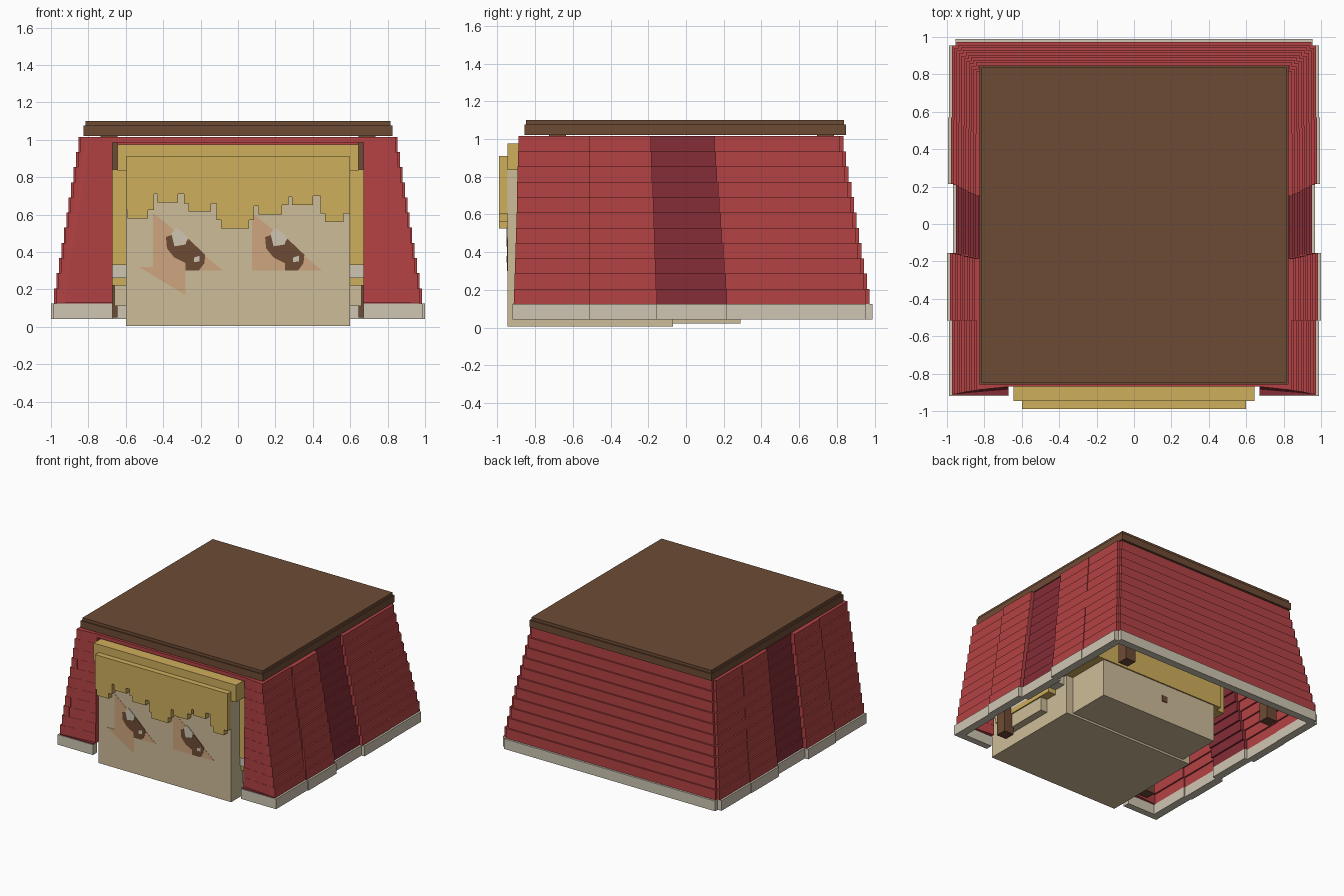
import bpy
import bmesh

old = bpy.data.objects.get("Cube")
if old:
    bpy.data.objects.remove(old, do_unlink=True)


def material(name, rgb):
    lin = [(c / 255 / 12.92 if c < 11 else ((c / 255 + 0.055) / 1.055) ** 2.4) for c in rgb]
    m = bpy.data.materials.new(name)
    m.use_nodes = True
    m.diffuse_color = (*lin, 1)
    m.node_tree.nodes["Principled BSDF"].inputs["Base Color"].default_value = (*lin, 1)
    return m


RED = material("red", (180, 66, 68))
MAROON = material("maroon", (134, 45, 55))
CREAM = material("cream", (207, 198, 179))
BROWN = material("brown", (109, 75, 53))
GOLD = material("gold", (207, 175, 92))
SKIN = material("skin", (206, 188, 153))
PEACH = material("peach", (206, 166, 126))


def prism(bm, pts, lo, hi, axis="z"):
    """Extrude an outline along z (outline in xy) or along y (outline in xz)."""
    def place(p, h):
        return (p[0], p[1], h) if axis == "z" else (p[0], h, p[1])
    a = [bm.verts.new(place(p, lo)) for p in pts]
    b = [bm.verts.new(place(p, hi)) for p in pts]
    bm.faces.new(a)
    bm.faces.new(b)
    n = len(pts)
    for i in range(n):
        bm.faces.new((a[i], a[(i + 1) % n], b[(i + 1) % n], b[i]))


def box(bm, x0, x1, y0, y1, z0, z1):
    prism(bm, [(x0, y0), (x1, y0), (x1, y1), (x0, y1)], z0, z1)


def finish(bm, name, mat):
    bmesh.ops.recalc_face_normals(bm, faces=bm.faces)
    me = bpy.data.meshes.new(name)
    bm.to_mesh(me)
    bm.free()
    me.materials.append(mat)
    bpy.context.collection.objects.link(bpy.data.objects.new(name, me))


def block(name, mat, *dims):
    bm = bmesh.new()
    box(bm, *dims)
    finish(bm, name, mat)


def plate(name, mat, pts, y0, y1):
    bm = bmesh.new()
    prism(bm, pts, y0, y1, "y")
    finish(bm, name, mat)


# Stepped cloak: each tier is wider than the one above
TIERS, Z_LOW, Z_HIGH, WALL = 11, 0.125, 1.015, 0.05


def lerp(low, high, t):
    return low + (high - low) * t


def tier_levels():
    step = (Z_HIGH - Z_LOW) / TIERS
    for i in range(TIERS):
        yield i / (TIERS - 1), Z_LOW + i * step, Z_LOW + (i + 1) * step


# (name, material, outer x at hem, front y hem/top, rear y hem/top)
SIDES = [
    ("front", RED, 0.973, (-0.91, -0.885), (-0.515, -0.515)),
    ("middle", RED, 0.983, (-0.515, -0.515), (-0.155, -0.185)),
    ("stripe", MAROON, 0.952, (-0.155, -0.185), (0.215, 0.15)),
    ("rear", RED, 0.978, (0.215, 0.15), (0.57, 0.48)),
    ("corner", RED, 0.974, (0.57, 0.48), (0.955, 0.815)),
]
for side, sx in (("left", 1), ("right", -1)):
    for part, mat, x, ya, yb in SIDES:
        bm = bmesh.new()
        for t, z0, z1 in tier_levels():
            out = x - 0.13 * t
            box(bm, sx * (out - WALL), sx * out, lerp(*ya, t), lerp(*yb, t), z0, z1)
        finish(bm, f"cloak_{part}_{side}", mat)
        block(f"hem_{part}_{side}", CREAM, sx * (x - WALL), sx * (x + 0.016),
              ya[0] - (0.01 if part == "front" else 0), yb[0], 0.042, Z_LOW)

    # Front flap, angled slightly inwards
    bm = bmesh.new()
    for t, z0, z1 in tier_levels():
        out, y, inner = 0.973 - 0.13 * t, lerp(-0.911, -0.888, t), lerp(-0.885, -0.87, t)
        prism(bm, [(sx * 0.67, inner), (sx * out, y), (sx * out, y + WALL),
                   (sx * 0.67, inner + WALL)], z0, z1)
    finish(bm, f"cloak_flap_{side}", RED)
    block(f"hem_flap_{side}", CREAM, sx * 0.67, sx * 0.98, -0.92, -0.865, 0.042, Z_LOW)
    block(f"flap_ledge_{side}", MAROON, sx * 0.672, sx * 0.97, -0.915, -0.87, Z_LOW, Z_LOW + 0.005)

    # Inner corner posts
    for end, y in (("front", -0.68), ("back", 0.74)):
        block(f"post_{end}_{side}", BROWN, sx * 0.645, sx * 0.735, y - 0.045, y + 0.045, 0.05, 1.02)

    # Layers beside the head
    block(f"side_hair_{side}", GOLD, sx * 0.59, sx * 0.67, -0.84, 0.25, 0.33, 0.84)
    block(f"side_band_{side}", CREAM, sx * 0.59, sx * 0.67, -0.83, -0.1, 0.26, 0.33)
    block(f"side_lock_{side}", GOLD, sx * 0.59, sx * 0.67, -0.82, -0.2, 0.22, 0.26)
    block(f"side_neck_{side}", SKIN, sx * 0.59, sx * 0.66, -0.8, -0.3, 0.11, 0.22)

# Back of the cloak
bm = bmesh.new()
for t, z0, z1 in tier_levels():
    half, y = lerp(0.95, 0.82, t), lerp(0.972, 0.835, t)
    box(bm, -half, half, y - WALL, y, z0, z1)
finish(bm, "cloak_back", RED)
block("hem_back", CREAM, -0.955, 0.955, 0.925, 0.988, 0.042, Z_LOW)
block("cloak_lintel", RED, -0.67, 0.67, -0.87, -0.82, 0.985, 1.015)

# Flat two-step lid
block("lid_lower", BROWN, -0.825, 0.825, -0.857, 0.847, 1.02, 1.077)
block("lid_upper", BROWN, -0.815, 0.815, -0.848, 0.837, 1.077, 1.1)

# Head
block("head", SKIN, -0.6, 0.6, -0.945, -0.07, 0.005, 0.835)
block("head_back", SKIN, -0.54, 0.54, -0.07, 0.29, 0.022, 0.33)
block("head_knob", BROWN, -0.08, -0.03, 0.28, 0.297, 0.18, 0.23)
block("hair_cap", GOLD, -0.645, 0.645, -0.945, 0.3, 0.835, 0.975)
block("hair_back", GOLD, -0.6, 0.6, -0.07, 0.3, 0.33, 0.84)

# Jagged fringe: (right end of strand, lower edge) in hundredths
STRANDS = [(-59, 62.5), (-48, 58), (-45, 62.5), (-43, 71), (-32, 66.5), (-29, 71),
           (-26.5, 66), (-14.5, 61.5), (-11.5, 66), (-9, 57), (6, 52.5), (8.5, 57),
           (11, 64.5), (23.5, 60), (27, 65), (29, 69.5), (40, 65), (44, 70),
           (46.5, 60.5), (56.5, 56), (60, 60.5)]
outline = [(-0.6, 0.91)]
left = -60
for right, low in STRANDS:
    outline += [(left / 100, low / 100), (right / 100, low / 100)]
    left = right
outline.append((0.6, 0.91))
plate("fringe", GOLD, outline, -0.99, -0.945)

# Painted face
FACE = -0.945
plate("blush_right", PEACH, [(-.455, .61), (-.08, .3), (-.28, .3), (-.28, .17), (-.53, .32), (-.455, .32)],
      FACE - 0.002, FACE)
plate("blush_left", PEACH, [(.075, .61), (.45, .3), (.075, .3)], FACE - 0.002, FACE)
EYE = [(-.385, .48), (-.355, .49), (-.34, .43), (-.29, .44), (-.265, .47), (-.175, .385),
       (-.18, .34), (-.21, .3), (-.28, .3), (-.28, .34), (-.34, .37), (-.38, .42)]
SHINE = [(-.355, .5), (-.33, .53), (-.27, .48), (-.28, .44), (-.34, .43)]
GLINT = [(-.235, .37), (-.205, .38), (-.205, .35), (-.235, .345)]
for side, shift in (("right", 0), ("left", 0.53)):
    for part, mat, pts, depth in (("eye", BROWN, EYE, 0.004), ("eye_shine", CREAM, SHINE, 0.006),
                                  ("eye_glint", CREAM, GLINT, 0.006)):
        plate(f"{part}_{side}", mat, [(x + shift, z) for x, z in pts], FACE - depth, FACE)
